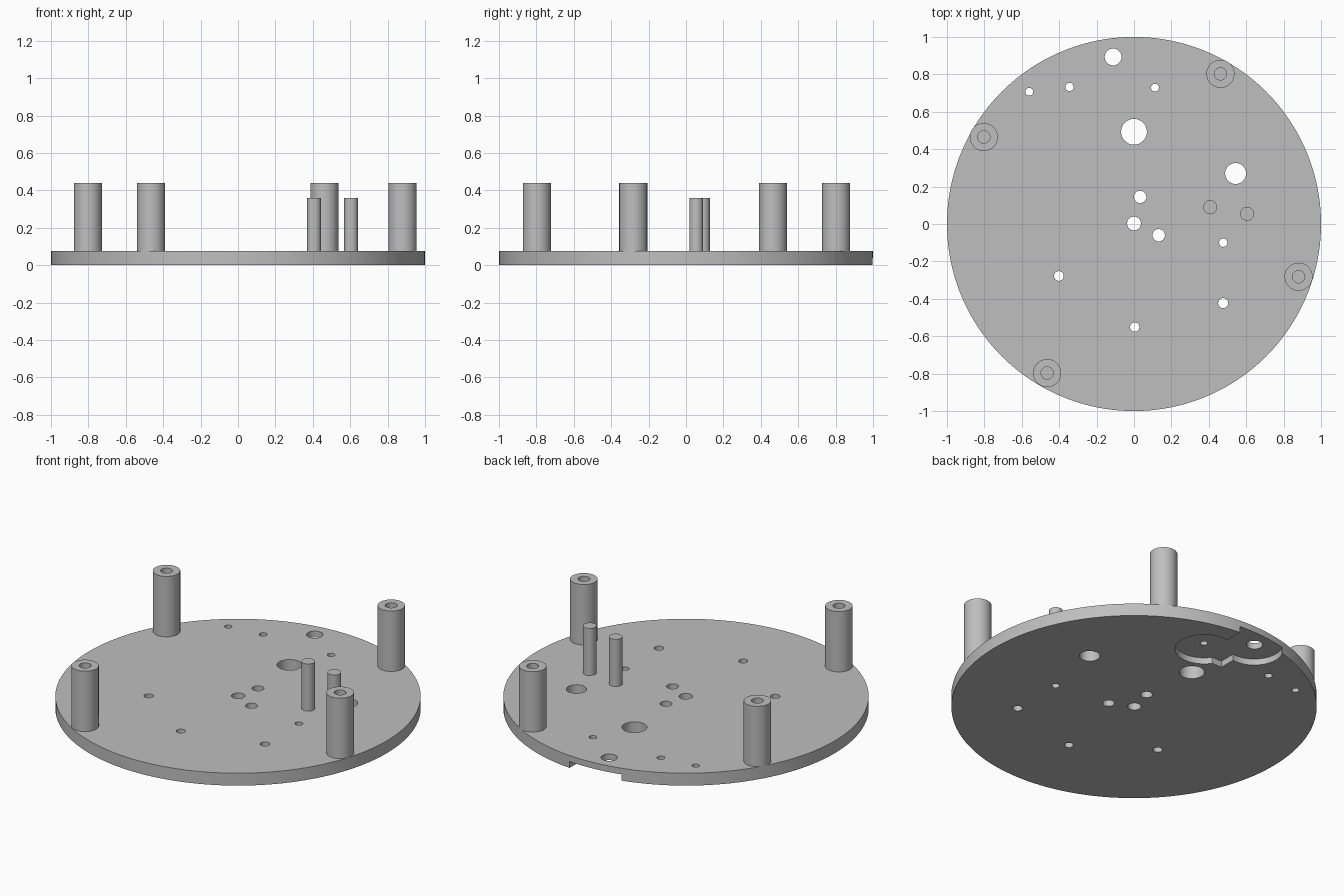
import bpy

if "Cube" in bpy.data.objects:
    bpy.data.objects.remove(bpy.data.objects["Cube"])

PLATE_TOP = 0.075
POST_TOP = 0.44
PIN_TOP = 0.36
RECESS = 0.038

grey = bpy.data.materials.new("plain_grey")
grey.use_nodes = True
colour = (0.52, 0.52, 0.52, 1)
grey.diffuse_color = colour
grey.node_tree.nodes["Principled BSDF"].inputs["Base Color"].default_value = colour


def cylinder(name, x, y, radius, bottom, top, sides=48):
    bpy.ops.mesh.primitive_cylinder_add(
        vertices=sides, radius=radius, depth=top - bottom,
        location=(x, y, (bottom + top) / 2))
    obj = bpy.context.object
    obj.name = name
    obj.data.materials.append(grey)
    return obj


def box(name, x0, x1, y0, y1, bottom, top):
    bpy.ops.mesh.primitive_cube_add(
        size=1, location=((x0 + x1) / 2, (y0 + y1) / 2, (bottom + top) / 2))
    obj = bpy.context.object
    obj.name = name
    obj.scale = (x1 - x0, y1 - y0, top - bottom)
    bpy.ops.object.transform_apply(location=False, rotation=False, scale=True)
    obj.data.materials.append(grey)
    return obj


def cut(target, cutter):
    """Subtract the cutter from the target and discard it."""
    cutter.hide_render = True
    mod = target.modifiers.new("cut", "BOOLEAN")
    mod.operation = "DIFFERENCE"
    mod.solver = "EXACT"
    mod.object = cutter
    bpy.ops.object.select_all(action="DESELECT")
    bpy.context.view_layer.objects.active = target
    target.select_set(True)
    bpy.ops.object.modifier_apply(modifier=mod.name)
    bpy.data.objects.remove(cutter)


def smooth(obj):
    bpy.ops.object.select_all(action="DESELECT")
    bpy.context.view_layer.objects.active = obj
    obj.select_set(True)
    bpy.ops.object.shade_smooth_by_angle()


# Round base plate
plate = cylinder("base_plate", 0, 0, 1, 0, PLATE_TOP, 160)

# Underside recess: two round pockets joined by a slot open at the back rim
cut(plate, cylinder("pocket_cutter", 0.11, 0.73, 0.16, -0.1, RECESS, 64))
cut(plate, cylinder("pocket_cutter", -0.11, 0.893, 0.156, -0.1, RECESS, 64))
cut(plate, box("slot_cutter", -0.088, 0.08, 0.64, 1.1, -0.1, RECESS))

# Through holes: x, y, radius
holes = [
    (0, 0.493, 0.069), (0.543, 0.27, 0.056), (-0.112, 0.893, 0.045),
    (-0.56, 0.707, 0.021), (-0.345, 0.733, 0.022), (0.112, 0.729, 0.021),
    (0.033, 0.145, 0.033), (0, 0.003, 0.037), (0.132, -0.06, 0.033),
    (0.477, -0.1, 0.022), (0.477, -0.423, 0.027),
    (-0.402, -0.278, 0.026), (0.004, -0.551, 0.025),
]
for x, y, radius in holes:
    cut(plate, cylinder("hole_cutter", x, y, radius, -0.1, 0.2, 32))
smooth(plate)

# Tall posts with blind screw holes
posts = {
    "back_left_post": (0.462, 0.803),
    "back_right_post": (-0.803, 0.465),
    "front_left_post": (0.88, -0.282),
    "front_right_post": (-0.464, -0.797),
}
for name, (x, y) in posts.items():
    post = cylinder(name, x, y, 0.075, PLATE_TOP, POST_TOP)
    cut(post, cylinder("bore_cutter", x, y, 0.033, 0.2, 0.6, 32))
    smooth(post)

# Two solid pins
for name, x, y in (("inner_pin", 0.407, 0.09), ("outer_pin", 0.605, 0.055)):
    smooth(cylinder(name, x, y, 0.037, PLATE_TOP, PIN_TOP, 32))
